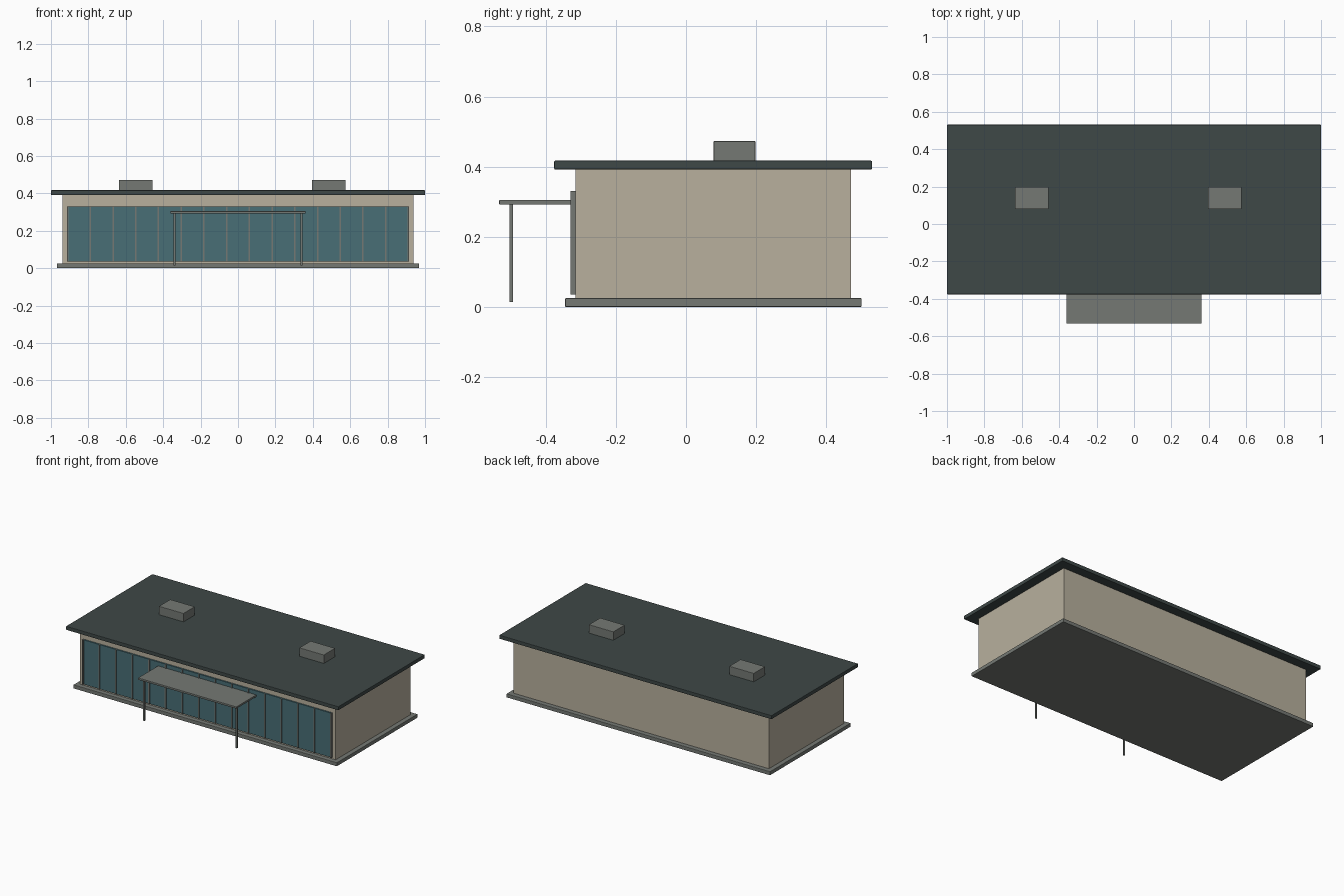
import bpy

if "Cube" in bpy.data.objects:
    bpy.data.objects.remove(bpy.data.objects["Cube"])

def material(name, r, g, b):
    def lin(c):
        c /= 255
        return c / 12.92 if c <= 0.04045 else ((c + 0.055) / 1.055) ** 2.4
    m = bpy.data.materials.new(name)
    m.diffuse_color = (lin(r), lin(g), lin(b), 1)
    m.use_nodes = True
    m.node_tree.nodes["Principled BSDF"].inputs["Base Color"].default_value = m.diffuse_color
    return m

BEIGE = material("beige wall", 184, 176, 158)
SLATE = material("dark slate roof", 62, 72, 71)
GLASS = material("teal glass", 72, 110, 118)
GREY = material("grey metal", 117, 121, 116)

def box(name, x, y, z, mat, bevel=0.0):
    """Box from (min, max) ranges, with optional eased edges."""
    bpy.ops.mesh.primitive_cube_add(size=1, location=[sum(r) / 2 for r in (x, y, z)])
    o = bpy.context.object
    o.name = name
    o.scale = [r[1] - r[0] for r in (x, y, z)]
    bpy.ops.object.transform_apply(location=False, rotation=False, scale=True)
    o.data.materials.append(mat)
    if bevel:
        b = o.modifiers.new("eased edges", 'BEVEL')
        b.width = bevel
        b.segments = 2
    return o

# Main volume
box("base_slab", (-0.968, 0.968), (-0.345, 0.501), (0, 0.025), GREY, 0.003)
box("walls", (-0.938, 0.938), (-0.315, 0.47), (0.025, 0.392), BEIGE)
box("roof_slab", (-1, 1), (-0.376, 0.531), (0.392, 0.417), SLATE, 0.003)

# Glazed front with evenly spaced mullions
box("front_glazing", (-0.905, 0.905), (-0.324, -0.315), (0.036, 0.331), GLASS)
for i in range(16):
    x = -0.911 + i * 1.822 / 15
    box(f"mullion_{i + 1}", (x - 0.004, x + 0.004), (-0.329, -0.315), (0.036, 0.331), GREY)

# Entrance canopy on two posts
box("canopy", (-0.361, 0.361), (-0.533, -0.315), (0.292, 0.305), GREY, 0.002)
for side in (-1, 1):
    x = side * 0.34
    box("canopy_post", (x - 0.005, x + 0.005), (-0.503, -0.494), (0.014, 0.294), GREY)

# Rooftop units
for x in (-0.546, 0.485):
    box("rooftop_unit", (x - 0.09, x + 0.09), (0.079, 0.198), (0.415, 0.473), GREY, 0.002)
